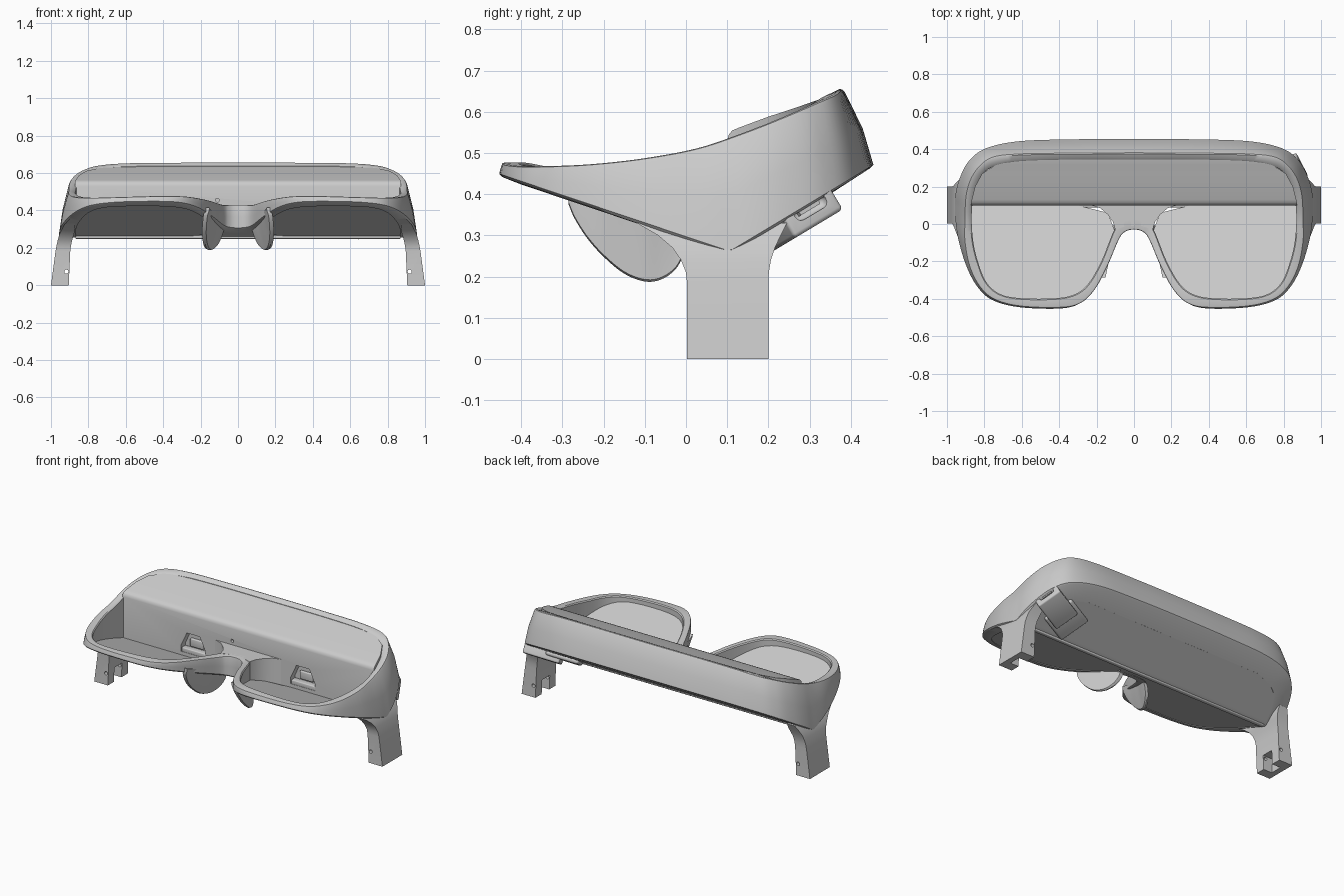
import bpy, bmesh, math
from mathutils import Vector, Matrix

if "Cube" in bpy.data.objects:
    bpy.data.objects.remove(bpy.data.objects["Cube"])

N = 6  # spline steps per key


def finish(name, bm):
    bmesh.ops.recalc_face_normals(bm, faces=bm.faces)
    me = bpy.data.meshes.new(name)
    bm.to_mesh(me)
    bm.free()
    ob = bpy.data.objects.new(name, me)
    bpy.context.collection.objects.link(ob)
    return ob


def loft(name, rows, ring=False):
    """Skin closed loops; ring joins last loop to first, otherwise ends are capped."""
    bm = bmesh.new()
    v = [[bm.verts.new(p) for p in r] for r in rows]
    m = len(rows[0])
    for a in range(len(v) if ring else len(v) - 1):
        b = (a + 1) % len(v)
        for i in range(m):
            j = (i + 1) % m
            bm.faces.new((v[a][i], v[a][j], v[b][j], v[b][i]))
    if not ring:
        bm.faces.new(v[0])
        bm.faces.new(v[-1])
    return finish(name, bm)


def plate(name, pts, lo, hi):
    """Prism over an xy outline between two height functions."""
    return loft(name, [[(x, y, f(y)) for x, y in pts] for f in (lo, hi)])


def box(name, loc, size, bev=0.0, base=Matrix()):
    bm = bmesh.new()
    bmesh.ops.create_cube(bm, size=1, matrix=base @ Matrix.Translation(loc) @ Matrix.Diagonal((*size, 1)))
    if bev:
        bmesh.ops.bevel(bm, geom=bm.edges[:], offset=bev, segments=3, profile=0.5, affect='EDGES')
    return finish(name, bm)


def rod(name, loc, r, depth):
    """Cylinder along y."""
    bm = bmesh.new()
    bmesh.ops.create_cone(bm, cap_ends=True, segments=20, radius1=r, radius2=r, depth=depth,
                          matrix=Matrix.Translation(loc) @ Matrix.Rotation(math.pi / 2, 4, 'X'))
    return finish(name, bm)


cutters = []


def cut(ob, cutter):
    md = ob.modifiers.new("cut", 'BOOLEAN')
    md.operation, md.object = 'DIFFERENCE', cutter
    cutter.hide_render = True
    cutters.append(cutter)


def under(y):
    """Underside height: lens plane in front, sloped floor of the housing behind."""
    return max(.289 - .336 * y, .25 + .6 * (y - .1))


def spline(keys):
    """Closed Catmull-Rom curve."""
    out, n = [], len(keys)
    for i in range(n):
        p = [Vector(keys[(i + k) % n]) for k in (-1, 0, 1, 2)]
        for s in range(N):
            t = s / N
            out.append(.5 * (2 * p[1] + (p[2] - p[0]) * t + (2 * p[0] - 5 * p[1] + 4 * p[2] - p[3]) * t * t
                             + (3 * p[1] - p[0] - 3 * p[2] + p[3]) * t ** 3))
    return out


# frame rim: outer x, y, inner x, y, top height, top inset (nose to back, right half)
half = [
    (0, -.03, 0, .03, .43, 0), (.045, -.04, .06, .02, .43, 0), (.08, -.08, .105, -.03, .43, 0),
    (.14, -.22, .175, -.2, .45, 0), (.21, -.35, .245, -.32, .465, 0), (.29, -.425, .315, -.375, .475, 0),
    (.40, -.452, .42, -.397, .477, .005), (.61, -.445, .60, -.397, .472, .005),
    (.75, -.41, .715, -.375, .468, .008), (.83, -.345, .79, -.31, .468, .01),
    (.89, -.24, .835, -.2, .473, .015), (.935, -.1, .86, -.09, .488, .03),
    (.955, .03, .868, .03, .512, .05), (.955, .15, .86, .13, .548, .055),
    (.93, .25, .835, .22, .585, .055), (.88, .34, .79, .285, .617, .06),
    (.79, .405, .71, .32, .64, .06), (.61, .443, .58, .338, .652, .068),
    (.3, .453, .3, .345, .655, .072), (0, .455, 0, .345, .655, .072)]
keys = half + [(-k[0], k[1], -k[2]) + k[3:] for k in half[-2:0:-1]]
pts = spline(keys)
rows = [[] for _ in range(9)]
for ox, oy, ix, iy, zt, d in pts:
    o, i = Vector((ox, oy)), Vector((ix, iy))
    n = (i - o).normalized()
    zb, zi = under(oy), under(iy)
    zin = zt - .22 * max(d - .02, 0)
    sect = [(o + n * .008, zb), (o, zb + .008), (o + n * d * .36, (zb + zt) / 2), (o + n * d * .95, zt - .009),
            (o + n * (d + .002), zt - .002), (o + n * (d + .009), zt),
            (i - n * .006, zin), (i, zin - .006), (i, zi)]
    for r, (p, z) in zip(rows, sect):
        r.append((p.x, p.y, z))
loft("frame_rim", rows, ring=True)

# lenses
arc = [(p[2], p[3]) for p in pts[2 * N:14 * N] if p[3] < .1]
for s in (1, -1):
    outline = [(s * x, y) for x, y in [(.3, .1), (.14, .06)] + arc + [(.868, .1)]]
    plate("lens", outline, lambda y: under(y) + .004, lambda y: under(y) + .018)

# bridge web joining the nose arch to the housing wall
web = [(.245, .105), (.18, .085), (.14, .05), (.112, .01), (.1, -.03), (.04, -.01)]
plate("nose_bridge", web + [(-x, y) for x, y in web[::-1]], lambda y: under(y) + .002, lambda y: .43)

# projector housing behind the lenses: y, top height, half width
stations = [(.1, .53, .872), (.104, .545, .872), (.113, .555, .871), (.13, .562, .868), (.2, .588, .85),
            (.27, .611, .812), (.315, .627, .74), (.345, .635, .62)]
housing = loft("projector_housing", [
    [(-w, y, under(y)), (w, y, under(y)), (w, y, z), (-w, y, z)] for y, z, w in stations])
box("housing_lip", (0, .1, .258), (1.74, .026, .02), .006)
for s in (1, -1):
    shape = [(-.085, .295), (.085, .295), (.085, .335), (.045, .42), (-.045, .42), (-.085, .335)]
    cut(housing, loft("window_cutter", [[(s * .38 + x, y, z) for x, z in shape] for y in (.08, .145)]))
    box("window_ledge", (s * .38, .122, .305), (.168, .04, .03), .005)
    box("window_lens", (s * .38, .14, .35), (.09, .02, .05), .005)
cut(housing, rod("sensor_cutter", (-.11, .1, .455), .01, .04))

# temple stubs: z, inner x, outer x, front y, back y
arm = [(0, .905, 1, .003, .2), (.18, .897, .976, .003, .2), (.21, .893, .971, .0, .201),
       (.24, .887, .964, -.012, .206), (.27, .878, .956, -.033, .216),
       (.3, .87, .942, -.068, .23), (.33, .872, .925, -.12, .245)]
for s in (1, -1):
    stub = loft("temple_stub", [[(s * a, f, z), (s * b, f, z), (s * b, k, z), (s * a, k, z)]
                                for z, a, b, f, k in arm])
    cut(stub, box("fork_cutter", (s * .92, .1, .035), (.09, .075, .11)))
    cut(stub, rod("pin_cutter", (s * .918, .1, .073), .011, .3))

# nose pads: y, x, lower edge height
pad = [(-.285, .152, .375), (-.27, .149, .34), (-.24, .143, .293), (-.2, .134, .248), (-.15, .12, .207),
       (-.1, .105, .188), (-.06, .09, .193), (-.025, .077, .218), (-.005, .07, .255)]
pad_curve = spline([pad[0]] + pad + [pad[-1]])[N:N * len(pad)] + [pad[-1]]
for s in (1, -1):
    sections = []
    for y, x, z in pad_curve:
        top, t = under(y) + .03, .022
        h = top - z
        sections.append([(s * (x + dx), y, zz) for dx, zz in (
            (0, top), (h * .1, z + h * .5), (h * .25, z + .004), (h * .25 + t / 2, z),
            (h * .25 + t, z + .005), (h * .1 + t, z + h * .5), (t, top))])
    loft("nose_pad", sections)

# connector block under the right side, turned to follow the rim, with seat and socket
base = (Matrix.Translation((.89, .298, .366)) @ Matrix.Rotation(math.atan(.6), 4, 'X')
        @ Matrix.Rotation(math.radians(24), 4, 'Z'))
box("connector_seat", (-.22, 0, -.004), (.2, .19, .03), .014, base)
block = box("connector_block", (-.1, 0, 0), (.22, .15, .09), .01, base)
cut(block, box("socket_cutter", (.01, 0, 0), (.04, .095, .036), .0165, base))
box("socket_tongue", (-.004, 0, 0), (.02, .06, .01), 0, base)

# bake the cuts, remove cutters, smooth shading
bpy.ops.object.select_all(action='DESELECT')
parts = [o for o in bpy.context.scene.objects if o not in cutters]
for o in parts:
    o.select_set(True)
bpy.context.view_layer.objects.active = parts[0]
bpy.ops.object.convert(target='MESH')
for c in cutters:
    bpy.data.objects.remove(c)
bpy.ops.object.shade_smooth_by_angle(angle=math.radians(35))
